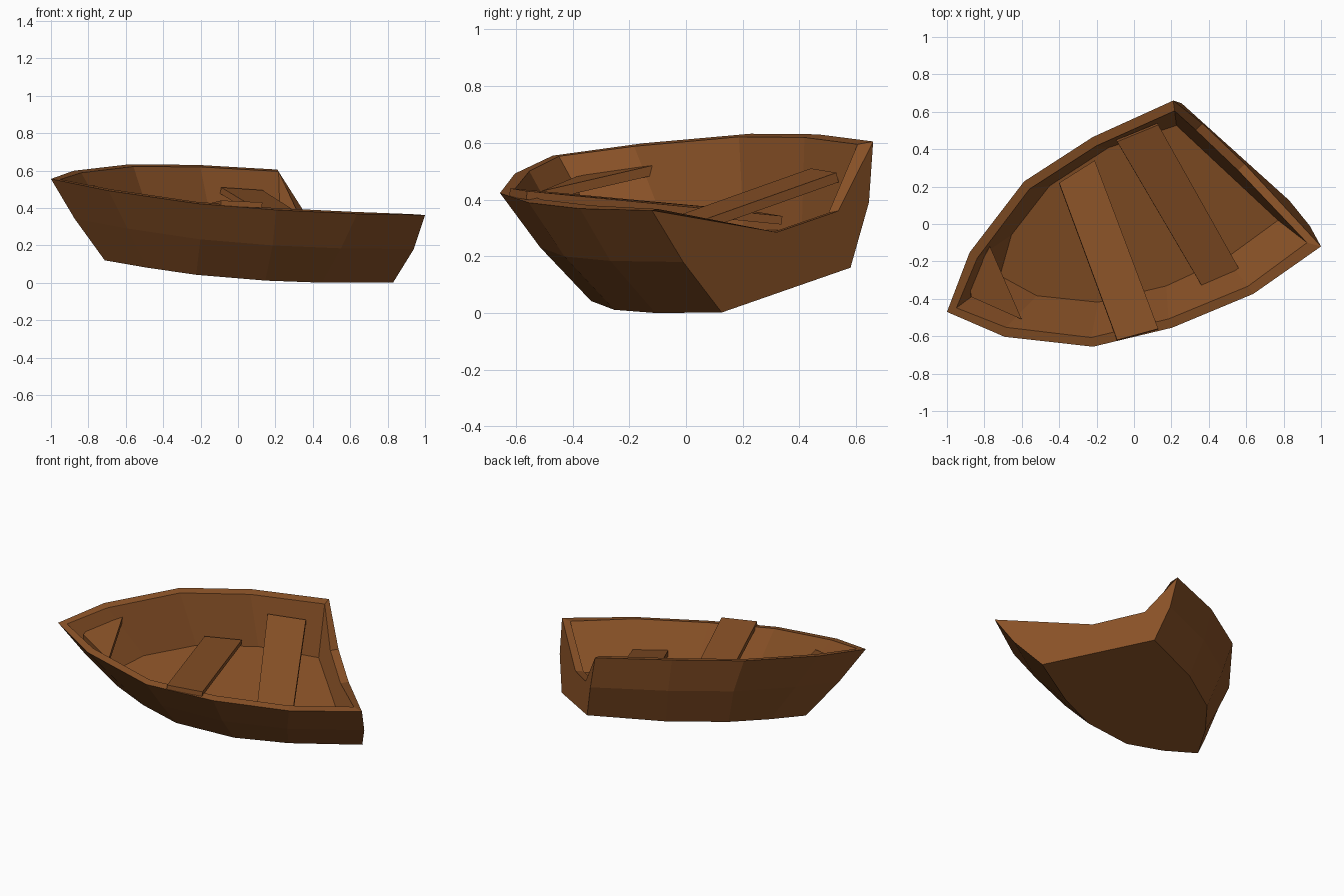
import bpy, bmesh
from mathutils import Vector as V

if "Cube" in bpy.data.objects:
    bpy.data.objects.remove(bpy.data.objects["Cube"])

wood = bpy.data.materials.new("brown_wood")
wood.diffuse_color = (0.25, 0.083, 0.02, 1)
wood.use_nodes = True
wood.node_tree.nodes["Principled BSDF"].inputs["Base Color"].default_value = wood.diffuse_color

# Tilted boat frame: bow tip, then directions to stern, starboard and up
bow = V((-1, -0.47, 0.555))
aft = V((0.919, 0.394, -0.042)).normalized()
star = V((0.377, -0.904, -0.214)).normalized()
up = star.cross(aft).normalized()


def at(a, w, h):
    return bow + aft * a + star * w + up * h


def make(name, bm):
    bmesh.ops.recalc_face_normals(bm, faces=bm.faces[:])
    me = bpy.data.meshes.new(name)
    bm.to_mesh(me)
    bm.free()
    me.materials.append(wood)
    ob = bpy.data.objects.new(name, me)
    bpy.context.collection.objects.link(ob)
    return ob


def slab(name, corners, thick):
    """Plank from its top corners, thickened downwards."""
    bm = bmesh.new()
    pts = [V(c) for c in corners]
    n = (pts[1] - pts[0]).cross(pts[-1] - pts[0]).normalized()
    n = n if n.z > 0 else -n
    top = [bm.verts.new(p) for p in pts]
    low = [bm.verts.new(p - n * thick) for p in pts]
    bm.faces.new(top)
    bm.faces.new(low[::-1])
    k = len(top)
    for i in range(k):
        j = (i + 1) % k
        bm.faces.new((top[i], low[i], low[j], top[j]))
    return make(name, bm)


# Hull levels: height, bow distance, (distance, half width) per station,
# then the slanted stern's port and starboard ends
levels = [
    (-0.43, 0.37, [(0.557, 0.148), (0.788, 0.28), (1.161, 0.352), (1.497, 0.338)],
     (0.325, 0.58, 0.16), (0.83, 0.126, 0.002)),
    (-0.21, 0.165, [(0.39, 0.205), (0.73, 0.41), (1.12, 0.485), (1.52, 0.48)],
     (0.255, 0.645, 0.39), (0.94, -0.01, 0.18)),
    (0.0, 0.0, [(0.234, 0.25), (0.65, 0.49), (1.08, 0.565), (1.55, 0.57)],
     (0.21, 0.66, 0.605), (1.0, -0.12, 0.362)),
    (0.0, 0.055, [(0.26, 0.205), (0.66, 0.44), (1.08, 0.513), (1.54, 0.52)],
     (0.217, 0.605, 0.595), (0.925, -0.1, 0.367)),
    (-0.31, 0.35, [(0.49, 0.18), (0.78, 0.345), (1.15, 0.41), (1.5, 0.40)],
     (0.227, 0.527, 0.269), (0.77, 0.02, 0.114)),
]
bm = bmesh.new()
rings = []
for h, b, st, pe, se in levels:
    pts = [V(pe)] + [at(a, -w, h) for a, w in st[2::-1]] + [at(b, 0, h)]
    pts += [at(a, w, h) for a, w in st] + [V(se)]
    rings.append([bm.verts.new(p) for p in pts])
for lo, hi in zip(rings, rings[1:]):
    for i in range(len(lo) - 1):
        bm.faces.new((lo[i], lo[i + 1], hi[i + 1], hi[i]))
bm.faces.new(rings[0])
bm.faces.new(rings[4])

# Stern board with a broken dip in its top edge
dip = [V((0.366, 0.537, 0.36)), V((0.593, 0.32, 0.285))]
inward = V((0.716, 0.685, 0.13)) * -0.05
dip_o = [bm.verts.new(p) for p in dip]
dip_i = [bm.verts.new(p + inward) for p in dip]
bot, mid, rim, inn, flo = rings
bm.faces.new([rim[0], *dip_o, rim[-1], mid[-1], bot[-1], bot[0], mid[0]])
bm.faces.new([inn[0], *dip_i, inn[-1], flo[-1], flo[0]])
eo, ei = [rim[0], *dip_o, rim[-1]], [inn[0], *dip_i, inn[-1]]
for i in range(3):
    bm.faces.new((eo[i], eo[i + 1], ei[i + 1], ei[i]))
make("boat_hull", bm)

# Fallen bench planks (one rests on the starboard rim) and the bow seat
slab("middle_bench", [(-0.40, 0.22, 0.362), (-0.21, 0.34, 0.342),
                      (0.13, -0.56, 0.43), (-0.09, -0.62, 0.44)], 0.03)
slab("rear_bench", [(-0.09, 0.44, 0.51), (0.13, 0.53, 0.495),
                    (0.565, -0.245, 0.22), (0.365, -0.335, 0.235)], 0.035)
slab("bow_seat", [(-0.77, -0.12, 0.52), (-0.88, -0.32, 0.495),
                  (-0.87, -0.39, 0.48), (-0.60, -0.51, 0.43)], 0.035)
